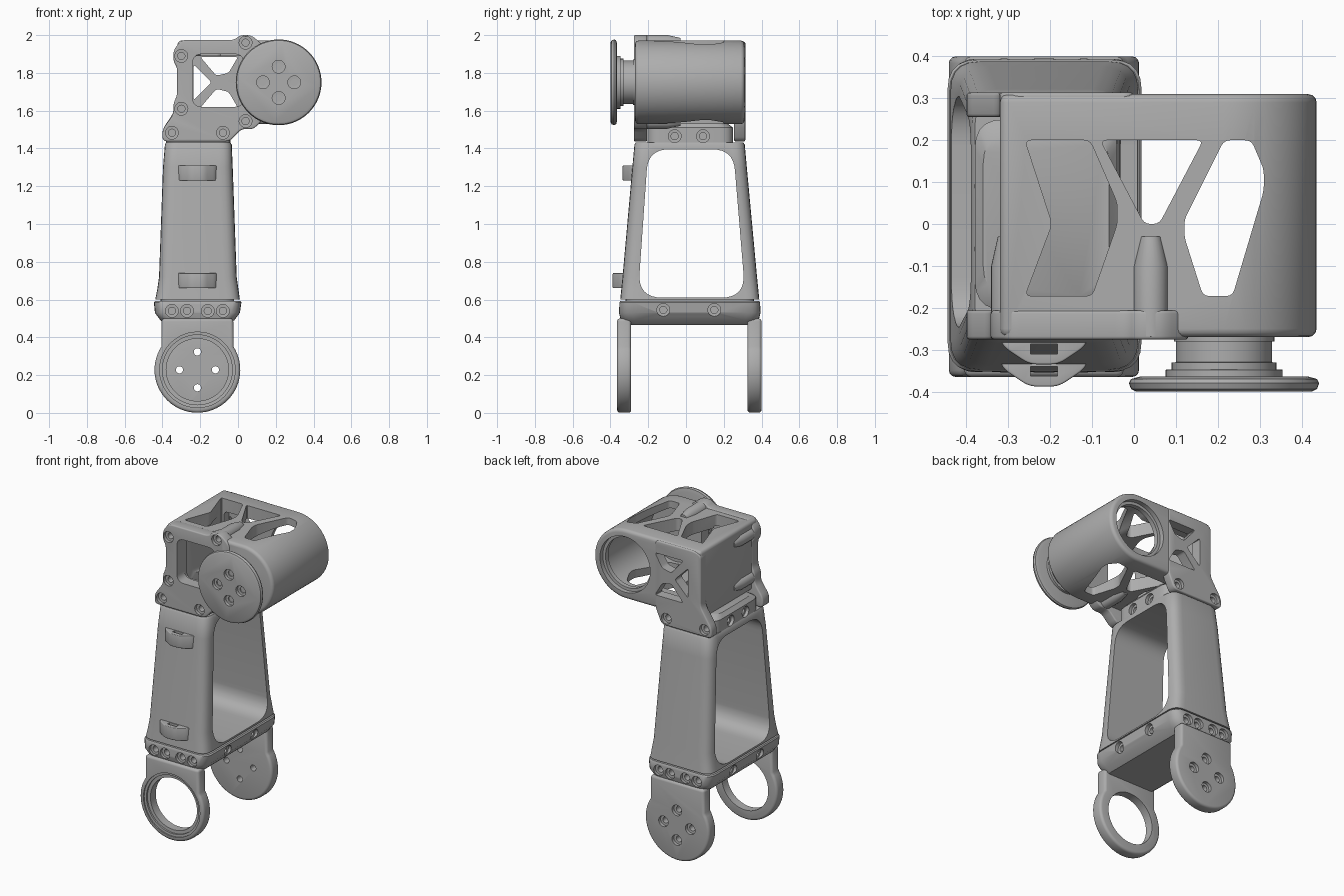
import bpy, bmesh
from math import sin, cos, pi, radians, sqrt
from mathutils import Vector

cube = bpy.data.objects.get("Cube")
if cube:
    bpy.data.objects.remove(cube, do_unlink=True)

grey = bpy.data.materials.new("satin grey")
grey.use_nodes = True
grey.diffuse_color = (0.42, 0.42, 0.42, 1)
grey.node_tree.nodes["Principled BSDF"].inputs["Base Color"].default_value = (0.42, 0.42, 0.42, 1)


def place(axis, u, v, h):
    return {"X": (h, u, v), "Y": (u, h, v), "Z": (u, v, h)}[axis]


def solid(name, rings, bevel=0):
    """Skin a stack of equal rings and cap both ends."""
    bm = bmesh.new()
    rows = [[bm.verts.new(p) for p in ring] for ring in rings]
    n = len(rows[0])
    for a, b in zip(rows, rows[1:]):
        for i in range(n):
            bm.faces.new((a[i], a[(i + 1) % n], b[(i + 1) % n], b[i]))
    bm.faces.new(rows[0])
    bm.faces.new(rows[-1])
    bmesh.ops.recalc_face_normals(bm, faces=bm.faces)
    mesh = bpy.data.meshes.new(name)
    bm.to_mesh(mesh)
    bm.free()
    mesh.materials.append(grey)
    ob = bpy.data.objects.new(name, mesh)
    bpy.context.scene.collection.objects.link(ob)
    if bevel:
        m = ob.modifiers.new("Bevel", "BEVEL")
        m.width, m.segments = bevel, 3
        m.limit_method, m.angle_limit = "ANGLE", radians(50)
    return ob


def rounded(pts, r, steps=5):
    """Round the corners of a 2D outline."""
    out = []
    rs = r if isinstance(r, list) else [r] * len(pts)
    for i, p in enumerate(pts):
        p, a, b = Vector(p), Vector(pts[i - 1]), Vector(pts[(i + 1) % len(pts)])
        ra = min(rs[i], (a - p).length * 0.48)
        rb = min(rs[i], (b - p).length * 0.48)
        s, e = p + (a - p).normalized() * ra, p + (b - p).normalized() * rb
        for k in range(steps + 1):
            t = k / steps
            out.append(s * (1 - t) ** 2 + p * 2 * t * (1 - t) + e * t * t)
    return out


def prism(name, axis, pts, h0, h1, bevel=0):
    return solid(name, [[place(axis, u, v, h) for u, v in pts] for h in (h0, h1)], bevel)


def lathe(name, axis, u, v, profile, n=48, bevel=0):
    return solid(name, [[place(axis, u + r * cos(2 * pi * i / n), v + r * sin(2 * pi * i / n), h)
                         for i in range(n)] for r, h in profile], bevel)


def bolt(axis, u, v, h, out, depth=0.06):
    """Cutter for a stepped screw hole; out is the outward direction."""
    steps = [(0.034, 0.06), (0.034, -0.02), (0.019, -0.021), (0.019, -depth)]
    return lathe("cutter", axis, u, v, [(r, h + out * d) for r, d in steps], 20)


def cut(targets, cutters):
    for ob in targets:
        for c in cutters:
            m = ob.modifiers.new("Cut", "BOOLEAN")
            m.operation, m.solver, m.object = "DIFFERENCE", "EXACT", c
        bpy.context.view_layer.update()
        deps = bpy.context.evaluated_depsgraph_get()
        mesh = bpy.data.meshes.new_from_object(ob.evaluated_get(deps))
        ob.modifiers.clear()
        ob.data = mesh
    for c in cutters:
        bpy.data.objects.remove(c, do_unlink=True)


# Forearm: tapered hollow frame with a seam near its foot
sections = [(0.465, -0.38, -0.05, -0.33, 0.37), (0.49, -0.41, -0.02, -0.345, 0.385),
            (0.53, -0.44, 0.01, -0.355, 0.395), (0.585, -0.445, 0.018, -0.352, 0.392),
            (0.592, -0.44, 0.012, -0.348, 0.388), (0.592, -0.41, -0.02, -0.32, 0.36),
            (0.6, -0.41, -0.02, -0.32, 0.36), (0.6, -0.438, 0.01, -0.348, 0.388),
            (0.65, -0.428, 0.003, -0.343, 0.383), (0.72, -0.418, -0.007, -0.336, 0.376),
            (1.3, -0.397, -0.028, -0.284, 0.322), (1.42, -0.387, -0.033, -0.273, 0.311),
            (1.432, -0.38, -0.04, -0.265, 0.303), (1.432, -0.38, -0.04, -0.205, 0.25),
            (1.51, -0.38, -0.04, -0.205, 0.25), (1.535, -0.36, -0.06, -0.17, 0.215)]
forearm = solid("forearm", [[(x, y, z) for x, y in
                             rounded([(x0, y0), (x1, y0), (x1, y1), (x0, y1)], 0.07)]
                            for z, x0, x1, y0, y1 in sections])
window = rounded([(-0.255, 0.61), (0.315, 0.61), (0.25, 1.395), (-0.2, 1.395)],
                 [0.13, 0.13, 0.11, 0.11], 8)
cutters = [prism("cutter", "X", window, -0.6, 0.2)]
for x in (-0.35, -0.27, -0.16, -0.08):
    cutters += [bolt("Y", x, 0.54, -0.354, -1), bolt("Y", x, 0.54, 0.394, 1)]
for h, g, s in ((-0.44, -0.38, -1), (0.012, -0.04, 1)):
    cutters += [bolt("X", y, 0.545, h, s) for y in (-0.12, 0.15)]
    cutters += [bolt("X", y, 1.465, g, s) for y in (-0.06, 0.09)]
cut([forearm], cutters)

# Cable clips on the forearm front
for name, z, y in (("upper_clip", 1.27, -0.335), ("lower_clip", 0.7, -0.388)):
    shape = rounded([(-0.32, y + 0.06), (-0.31, y + 0.04), (-0.25, y), (-0.18, y),
                     (-0.12, y + 0.04), (-0.11, y + 0.06)], 0.02)
    clip = prism(name, "Z", shape, z - 0.04, z + 0.04, 0.008)
    slot = [(-0.247, y + 0.025), (-0.183, y + 0.025), (-0.183, y + 0.048), (-0.247, y + 0.048)]
    cut([clip], [prism("cutter", "Z", slot, z - 0.1, z + 0.1)])

# Lower fork: open ring in front, bolted disc at the back
CX, CZ, R = -0.215, 0.228, 0.227
fork = [(CX + R * cos(a), CZ + R * sin(a)) for a in
        [radians(147 + i * 246 / 44) for i in range(45)]] + [(-0.025, 0.5), (-0.405, 0.5)]
ring_arm = prism("front_fork_ring", "Y", fork, -0.365, -0.29, 0.016)
cut([ring_arm], [lathe("cutter", "Y", CX, CZ, [(0.2, -0.45), (0.2, -0.357), (0.185, -0.356),
                 (0.185, -0.345), (0.165, -0.344), (0.165, -0.2)])])
disc_arm = prism("back_fork_disc", "Y", fork, 0.325, 0.4, 0.016)
cut([disc_arm], [bolt("Y", CX + 0.095 * cos(k * pi / 2), CZ + 0.095 * sin(k * pi / 2), 0.4, 1, 0.2)
                 for k in range(4)])

# Upper housing: box merging into a horizontal barrel
HX, HZ, HR = 0.215, 1.75, 0.221
outline = [(-0.32, 1.529), (-0.32, 1.971)] + [
    (HX + HR * cos(a), HZ + HR * sin(a)) for a in [pi / 2 - i * pi / 28 for i in range(29)]]
housing = prism("motor_housing", "Y", outline, -0.27, 0.31, 0.02)
front_shape = [(-0.40, 1.437), (-0.40, 1.5), (-0.342, 1.58), (-0.342, 1.64), (-0.322, 1.68),
               (-0.322, 1.83), (-0.342, 1.86), (-0.342, 1.92), (-0.3, 1.974), (-0.02, 1.974),
               (0.01, 2.0), (0.07, 2.0), (0.13, 1.95), (0.13, 1.55), (0.08, 1.5),
               (0.02, 1.505), (-0.045, 1.437)]
front_plate = prism("front_plate", "Y", rounded(front_shape, 0.025, 3), -0.276, -0.206, 0.008)
back_shape = [(-0.40, 1.437), (-0.40, 1.5), (-0.322, 1.62), (-0.322, 1.95), (-0.28, 1.965),
              (0.0, 1.965), (0.0, 1.535), (-0.045, 1.437)]
back_plate = prism("back_plate", "Y", rounded(back_shape, 0.025, 3), 0.255, 0.314, 0.008)

bosses = [(-0.30, 1.89), (-0.30, 1.61), (0.04, 1.96), (0.04, 1.545)]
boss_obs = [lathe("screw_boss", "Y", x, z, [(0.034, -0.276), (0.041, -0.268), (0.041, -0.1),
                                            (0.025, -0.03)], 24) for x, z in bosses]

# Cavity, barrel bore, front opening
box = [(-0.24, 1.61), (0.2, 1.61), (0.2, 1.89), (-0.24, 1.89)]
door = rounded([(-0.24, 1.62), (0.03, 1.62), (0.03, 1.9), (-0.24, 1.9)], 0.05)
cutters = [prism("cutter", "Y", rounded(box, 0.03), -0.2, 0.25),
           lathe("cutter", "Y", HX, HZ, [(0.175, -0.2), (0.175, 0.25), (0.16, 0.251),
                 (0.16, 0.28), (0.178, 0.281), (0.178, 0.4)]),
           prism("cutter", "Y", door, -0.4, -0.15)]
# Truss openings in the back wall, around a cross
truss = [[(-0.235, 1.845), (-0.235, 1.655), (-0.14, 1.75)],
         [(-0.2, 1.885), (-0.115, 1.785), (-0.05, 1.8), (0.0, 1.885)],
         [(-0.2, 1.615), (-0.115, 1.715), (-0.05, 1.7), (0.0, 1.615)]]
cutters += [prism("cutter", "Y", rounded(t, 0.015, 3), 0.2, 0.4) for t in truss]
# Truss openings through the roof and floor
roof = [[(-0.26, 0.2), (-0.105, 0.2), (-0.04, 0.05), (-0.04, 0.0), (-0.1, -0.172),
         (-0.26, -0.172), (-0.195, 0.0)],
        [(-0.08, 0.2), (0.165, 0.2), (0.06, 0.0), (0.025, 0.0)],
        [(0.215, 0.2), (0.28, 0.2), (0.31, 0.13), (0.31, 0.08), (0.235, -0.172),
         (0.165, -0.172), (0.12, -0.03), (0.12, 0.01)]]
cutters += [prism("cutter", "Z", rounded(t, 0.015, 3), 1.4, 2.1) for t in roof]
lugs = [(-0.35, 1.483), (-0.08, 1.483)]
cutters += [bolt("Y", x, z, -0.276, -1) for x, z in bosses + lugs]
cutters += [bolt("Y", x, z, 0.314, 1) for x, z in lugs]
cut([housing, front_plate, back_plate] + boss_obs, cutters)

# Output horn: shaft, collar and bolted disc
lathe("horn_shaft", "Y", HX, HZ, [(0.12, -0.26), (0.12, -0.28), (0.115, -0.281), (0.115, -0.33),
      (0.125, -0.331), (0.125, -0.347), (0.14, -0.348), (0.14, -0.37)])
horn = lathe("horn_disc", "Y", HX, HZ, [(0.2, -0.364), (0.222, -0.37), (0.227, -0.38),
             (0.222, -0.394), (0.21, -0.4)], 64)
cut([horn], [bolt("Y", HX + 0.083 * cos(k * pi / 2), HZ + 0.083 * sin(k * pi / 2), -0.4, -1, 0.028)
             for k in range(4)])

# Smooth shading with crisp edges
for ob in bpy.context.scene.objects:
    ob.select_set(ob.type == "MESH")
    if ob.type == "MESH":
        bpy.context.view_layer.objects.active = ob
bpy.ops.object.shade_smooth_by_angle(angle=radians(35))
